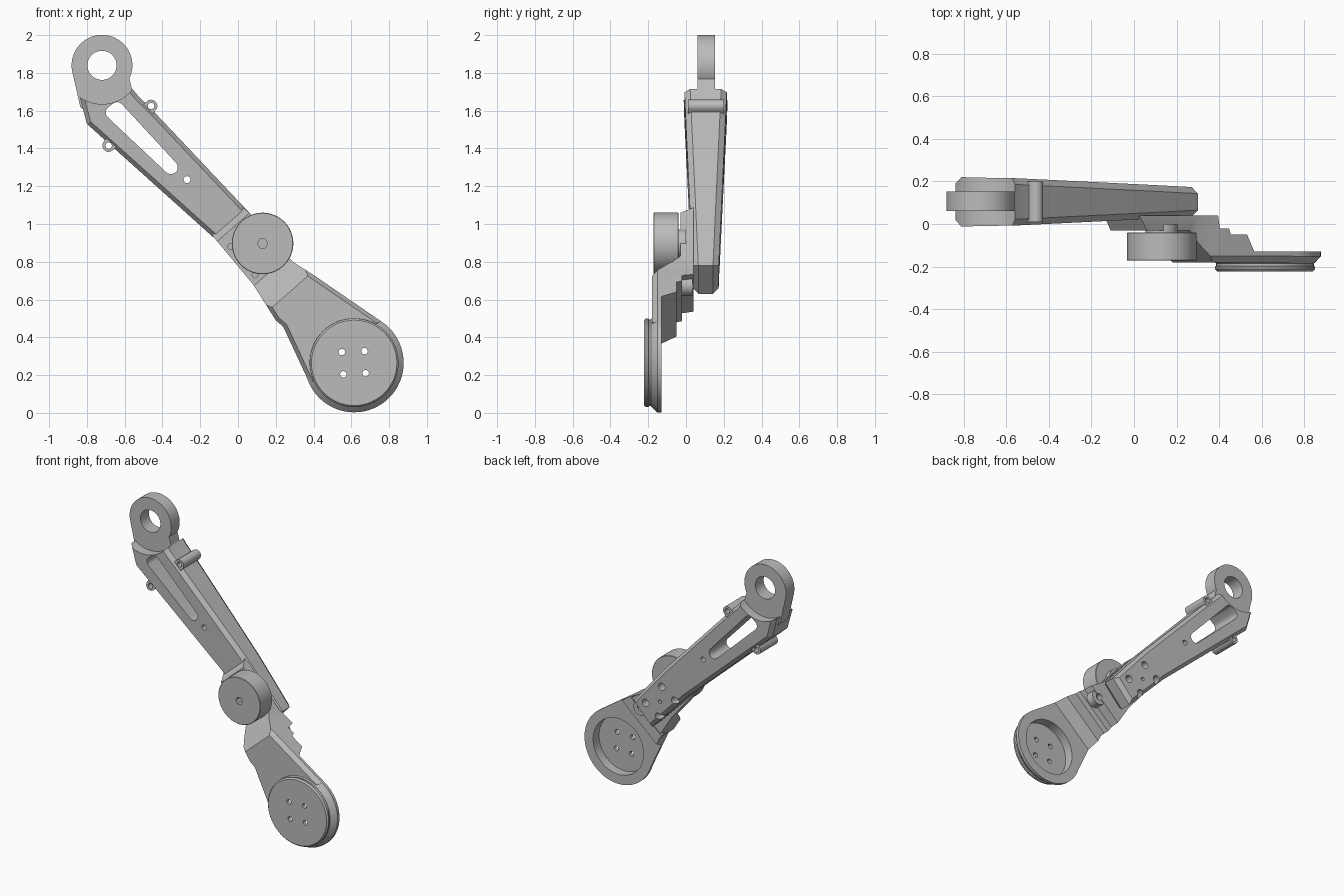
import bpy, bmesh, math
from mathutils import Vector
from mathutils.geometry import convex_hull_2d

if "Cube" in bpy.data.objects:
    bpy.data.objects.remove(bpy.data.objects["Cube"], do_unlink=True)

steel = bpy.data.materials.new("matte_grey")
steel.use_nodes = True
GREY = (0.5, 0.5, 0.5, 1)
steel.diffuse_color = GREY
steel.node_tree.nodes["Principled BSDF"].inputs["Base Color"].default_value = GREY

# Arm axis: U runs down the arm, V across it, both from the wheel centre
ORIGIN = Vector((0.13, 0, 0.90))
U = Vector((0.66, 0, -0.75)).normalized()
V = Vector((0.75, 0, 0.66)).normalized()


def along(x, z):
    return (Vector((x, 0, z)) - ORIGIN).dot(U)


def circle(x, z, r, n=64):
    return [(x + r * math.cos(math.tau * i / n), z + r * math.sin(math.tau * i / n)) for i in range(n)]


def hull(*circles):
    pts = [Vector(p) for c in circles for p in circle(*c, 32)]
    return [tuple(pts[i]) for i in convex_hull_2d(pts)]


def inset(pts, d):
    """Move every side of an outline inwards by d."""
    n = len(pts)
    area = sum(pts[i - 1][0] * pts[i][1] - pts[i][0] * pts[i - 1][1] for i in range(n))
    s = 1 if area > 0 else -1
    out = []
    for i in range(n):
        p, a, b = Vector(pts[i]), Vector(pts[i - 1]), Vector(pts[(i + 1) % n])
        e, f = (p - a).normalized(), (b - p).normalized()
        m = Vector((-e.y - f.y, e.x + f.x)).normalized() * s
        k = m.dot(Vector((-e.y, e.x)) * s)
        out.append(tuple(p + m * d / max(k, 0.4)))
    return out


def ring(pts, y):
    """Place an outline at depth y, or at a depth that varies along the arm."""
    return [Vector((x, y(along(x, z)) if callable(y) else y, z)) for x, z in pts]


def loft(name, rings):
    bm = bmesh.new()
    rows = [[bm.verts.new(p) for p in r] for r in rings]
    n = len(rows[0])
    for a, b in zip(rows, rows[1:]):
        for i in range(n):
            bm.faces.new((a[i], a[(i + 1) % n], b[(i + 1) % n], b[i]))
    bm.faces.new(rows[0])
    bm.faces.new(rows[-1][::-1])
    bmesh.ops.recalc_face_normals(bm, faces=bm.faces)
    me = bpy.data.meshes.new(name)
    bm.to_mesh(me)
    bm.free()
    me.materials.append(steel)
    ob = bpy.data.objects.new(name, me)
    bpy.context.collection.objects.link(ob)
    return ob


def prism(name, pts, y0, y1):
    return loft(name, [ring(pts, y0), ring(pts, y1)])


def turned(name, x, z, steps):
    return loft(name, [ring(circle(x, z, r), y) for y, r in steps])


def activate(ob):
    bpy.ops.object.select_all(action='DESELECT')
    bpy.context.view_layer.objects.active = ob
    ob.select_set(True)


def combine(ob, tool, mode='DIFFERENCE'):
    activate(ob)
    mod = ob.modifiers.new("cut", 'BOOLEAN')
    mod.operation, mod.solver, mod.object = mode, 'EXACT', tool
    bpy.ops.object.modifier_apply(modifier=mod.name)
    bpy.data.objects.remove(tool, do_unlink=True)


def drill(ob, x, z, r, y0=-0.5, y1=0.5, n=32):
    combine(ob, prism("cutter", circle(x, z, r, n), y0, y1))


EYE = (-0.72, 1.84)
DISC = (0.615, 0.265)

# Upper arm: tapered box with chamfered front and back rims
front = lambda t: 0.035 + 0.034 * (t - 0.2)
back = lambda t: 0.173 - 0.034 * (t - 0.2)
outline = [(-0.85, 1.72), (-0.80, 1.53), (-0.12, 0.92), (0.16, 0.63), (0.30, 0.78),
           (0.06, 1.06), (-0.45, 1.60), (-0.53, 1.68), (-0.57, 1.73)]
rim = inset(outline, 0.022)
arm = loft("upper_arm", [ring(rim, front), ring(outline, lambda t: front(t) + 0.03),
                         ring(outline, lambda t: back(t) - 0.03), ring(rim, back)])

# Side lugs
for lx, lz, ix, iz in ((-0.46, 1.625, -0.50, 1.585), (-0.685, 1.415, -0.65, 1.46)):
    combine(arm, prism("lug", hull((lx, lz, 0.033), (ix, iz, 0.04)), 0.01, 0.20), 'UNION')
    drill(arm, lx, lz, 0.017)

# Fork scoop, long slot and bolt holes
drill(arm, *EYE, 0.205, n=96)
combine(arm, prism("slot", hull((-0.665, 1.59, 0.035), (-0.64, 1.61, 0.035), (-0.355, 1.30, 0.036)), -0.5, 0.5))
drill(arm, -0.27, 1.235, 0.018)
bolts = [(-0.04, 0.88), (0.09, 0.73), (0.06, 0.95), (0.19, 0.80)]
for bx, bz in bolts:
    drill(arm, bx, bz, 0.026, 0.10, 0.5)
drill(arm, 0.075, 0.84, 0.012, 0.10, 0.5)

# Eye ring with its neck
eye = prism("eye_ring", circle(*EYE, 0.161, 96), 0.06, 0.153)
neck = [(-0.876, 1.80), (-0.835, 1.62), (-0.76, 1.55), (-0.62, 1.60), (-0.55, 1.67), (-0.57, 1.75), (-0.60, 1.84)]
combine(eye, prism("neck", neck, 0.06, 0.153), 'UNION')
drill(eye, *EYE, 0.077, n=64)
combine(eye, prism("slot", hull((-0.665, 1.59, 0.035), (-0.64, 1.61, 0.035), (-0.355, 1.30, 0.036)), -0.5, 0.5))

# Lower bracket: stepped side profile trimmed by the front outline
profile = [(-0.21, 0.04), (-0.165, -0.03), (0.14, -0.03), (0.20, -0.095), (0.29, -0.18), (0.80, -0.18),
           (0.80, -0.13), (0.50, -0.13), (0.46, -0.05), (0.37, -0.05), (0.36, -0.02), (0.31, -0.02),
           (0.30, 0.04)]
bracket = loft("lower_bracket", [[ORIGIN + U * t + V * w + Vector((0, y, 0)) for t, y in profile]
                                 for w in (-0.6, 0.6)])
trim = [(-0.20, 1.01), (-0.12, 0.92), (0.08, 0.68), (0.20, 0.49), (0.24, 0.455), (0.385, 0.143),
        (0.60, 0.265), (0.762, 0.482), (0.40, 0.73), (0.29, 0.80), (0.06, 1.06), (-0.04, 1.14)]
combine(bracket, loft("trim", [ring(trim, 0.2), ring(trim, -0.15), ring(inset(trim, 0.025), -0.185)]), 'INTERSECT')

# Boss on the back of the bracket
boss_at = ORIGIN + U * 0.30
combine(bracket, prism("boss", circle(boss_at.x, boss_at.z, 0.055), -0.06, 0.035), 'UNION')
drill(bracket, boss_at.x, boss_at.z, 0.022, 0.0, 0.5)
for bx, bz in bolts[:2]:
    drill(bracket, bx, bz, 0.015, -0.5, 0.02)

# End disc, hollow at the back
disc = turned("end_disc", *DISC, [(-0.13, 0.262), (-0.152, 0.262), (-0.18, 0.236), (-0.186, 0.229),
                                  (-0.196, 0.229), (-0.201, 0.235), (-0.212, 0.235), (-0.222, 0.226)])
for part in (disc, bracket):
    drill(part, *DISC, 0.195, -0.195, 0.0, 64)
for hx, hz in ((0.55, 0.322), (0.67, 0.327), (0.558, 0.204), (0.676, 0.21)):
    drill(disc, hx, hz, 0.017)

# Wheel on its axle, with a hexagonal socket
wheel = turned("wheel", 0.13, 0.897, [(-0.172, 0.160), (-0.169, 0.163), (-0.043, 0.163), (-0.04, 0.160)])
drill(wheel, 0.13, 0.897, 0.027, -0.5, -0.12, 6)
prism("axle", circle(0.13, 0.897, 0.075), -0.05, 0.0)

for ob in (arm, eye, bracket, disc, wheel, bpy.data.objects["axle"]):
    activate(ob)
    bpy.ops.object.shade_smooth_by_angle(angle=math.radians(25))
